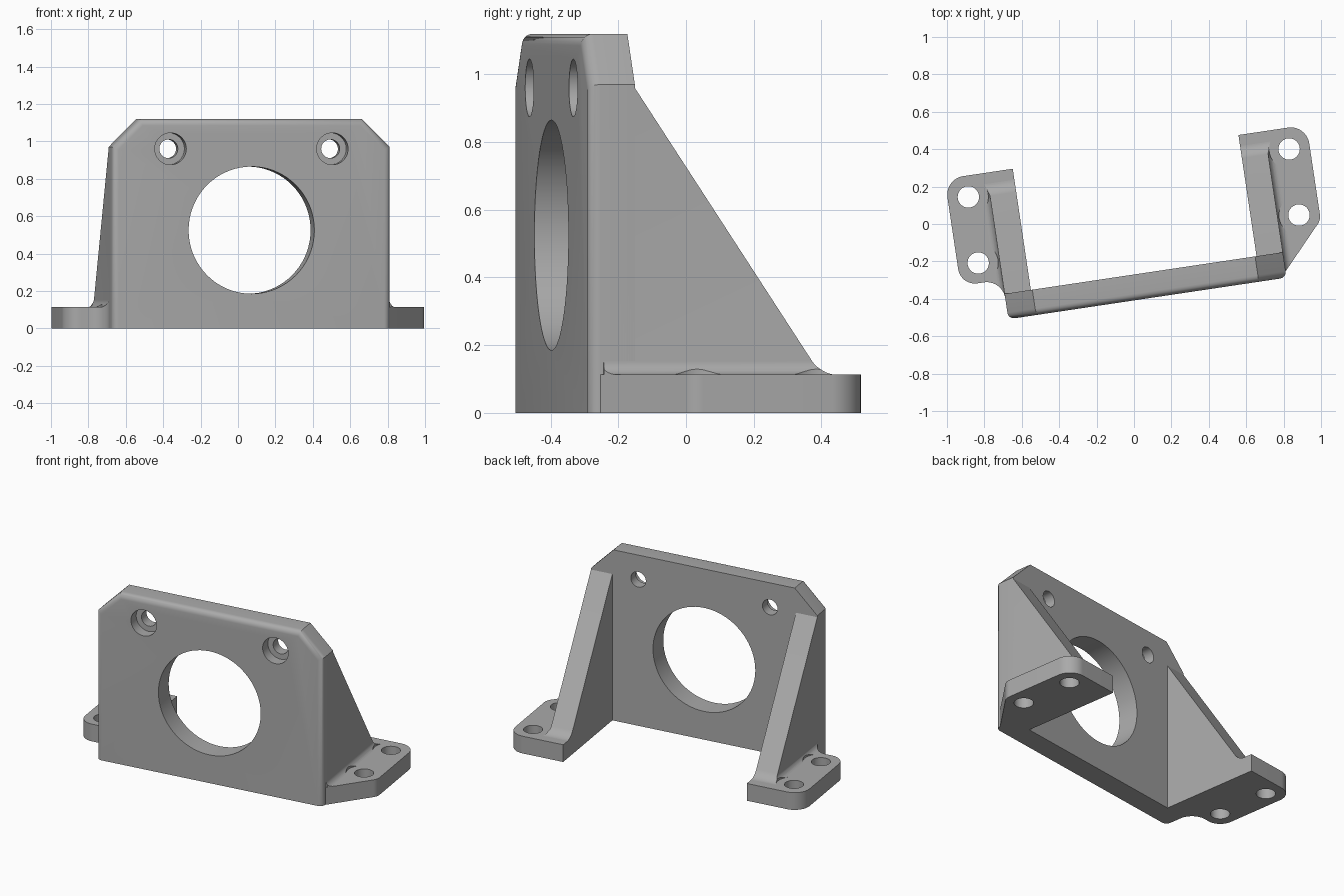
import bpy, bmesh, math
from mathutils import Vector, Matrix

if "Cube" in bpy.data.objects:
    bpy.data.objects.remove(bpy.data.objects["Cube"])

TURN = Matrix.Rotation(math.radians(8.5), 4, 'Z')   # whole bracket is turned slightly
MID = 0.0125                                        # centre of the bracket along its width
FRONT, BACK, HEIGHT = -0.404, -0.267, 1.12          # face plate
INNER, OUTER = 0.61, 0.752                          # gusset faces, from the centre
FOOT_TOP, FILLET = 0.113, 0.04

grey = bpy.data.materials.new("bracket_grey")
grey.use_nodes = True
grey.diffuse_color = (0.4, 0.4, 0.4, 1)
grey.node_tree.nodes["Principled BSDF"].inputs["Base Color"].default_value = grey.diffuse_color


def new_object(name, bm):
    bmesh.ops.recalc_face_normals(bm, faces=bm.faces)
    mesh = bpy.data.meshes.new(name)
    bm.to_mesh(mesh)
    bm.free()
    mesh.materials.append(grey)
    obj = bpy.data.objects.new(name, mesh)
    bpy.context.collection.objects.link(obj)
    return obj


def loft(rings):
    """Solid through matching rings of points, capped at both ends."""
    bm = bmesh.new()
    loops = [[bm.verts.new(p) for p in ring] for ring in rings]
    for a, b in zip(loops, loops[1:]):
        for i in range(len(a)):
            j = (i + 1) % len(a)
            bm.faces.new((a[i], a[j], b[j], b[i]))
    bm.faces.new(loops[0])
    bm.faces.new(loops[-1])
    return bm


def cylinder(centre, radius, depth, axis='Z'):
    bm = bmesh.new()
    turn = Matrix.Rotation(math.pi / 2, 4, 'X') if axis == 'Y' else Matrix()
    bmesh.ops.create_cone(bm, cap_ends=True, segments=72, radius1=radius, radius2=radius,
                          depth=depth, matrix=Matrix.Translation(centre) @ turn)
    return new_object("cutter", bm)


def combine(obj, cutter, operation='DIFFERENCE'):
    mod = obj.modifiers.new("cut", 'BOOLEAN')
    mod.operation, mod.solver, mod.object = operation, 'EXACT', cutter
    bpy.context.view_layer.objects.active = obj
    bpy.ops.object.modifier_apply(modifier=mod.name)
    bpy.data.objects.remove(cutter)


def rounded(corners, steps=12):
    """Outline from (x, y, radius) corners."""
    points = []
    for i, (x, y, r) in enumerate(corners):
        p = Vector((x, y))
        if not r:
            points.append(p)
            continue
        a = (Vector(corners[i - 1][:2]) - p).normalized()
        b = (Vector(corners[(i + 1) % len(corners)][:2]) - p).normalized()
        half = a.angle(b) / 2
        c = p + (a + b).normalized() * r / math.sin(half)
        t = r / math.tan(half)
        for k in range(steps + 1):
            ray = (p + a * t - c).lerp(p + b * t - c, k / steps)
            points.append(c + ray.normalized() * r)
    return points


def foot_prism(name, side, inner, top):
    corners = [(inner, 0.388, 0), (0.978, 0.388, 0.1)]
    if side > 0:    # diagonal front edge
        corners += [(0.978, -0.125, 0.07), (OUTER, -0.37, 0), (inner, -0.37, 0)]
    else:           # square front edge with a hollow corner
        corners += [(0.978, -0.19, 0.09), (OUTER, -0.19, 0.1), (OUTER, -0.3, 0), (inner, -0.3, 0)]
    outline = rounded(corners)
    return new_object(name, loft([[(MID + side * p.x, p.y, z) for p in outline] for z in (0, top)]))


# Face plate with clipped top corners and a rounded front rim
profile = [(-OUTER, 0), (OUTER, 0), (OUTER, 0.97), (0.602, HEIGHT), (-0.602, HEIGHT), (-OUTER, 0.97)]
bm = loft([[(MID + x, y, z) for x, z in profile] for y in (FRONT, BACK)])
rim = [e for e in bm.edges if all(v.co.y < FRONT + 0.01 for v in e.verts)
       and max(v.co.z for v in e.verts) > 0.01]
bmesh.ops.bevel(bm, geom=rim, offset=0.035, segments=6, profile=0.5, affect='EDGES')
plate = new_object("face_plate", bm)

# Large bore and two counterbored screw holes
combine(plate, cylinder((MID, FRONT, 0.525), 0.34, 1, 'Y'))
for side in (-1, 1):
    x = MID + side * 0.4375
    combine(plate, cylinder((x, FRONT, 0.96), 0.05, 1, 'Y'))
    combine(plate, cylinder((x, FRONT, 0.96), 0.085, 0.14, 'Y'))

parts = [plate]
for side, label in ((-1, "right"), (1, "left")):
    # Foot with two bolt holes
    foot = foot_prism(label + "_foot", side, INNER, FOOT_TOP)

    # Sloping gusset whose base flares out into the foot
    start = -0.36 if side > 0 else -0.29
    levels = []
    for k in range(9):
        a = k / 8 * math.pi / 2
        levels.append((FOOT_TOP + FILLET * (1 - math.cos(a)), FILLET * (1 - math.sin(a))))
    levels.append((0.96, 0))
    rings = []
    for z, flare in levels:
        end = BACK + (0.96 - z) * 0.656 + flare
        rings.append([(MID + side * x, y, z) for x, y in
                      ((INNER, start), (OUTER + flare, start), (OUTER + flare, end), (INNER, end))])
    gusset = new_object(label + "_gusset", loft(rings))
    combine(gusset, foot_prism("cutter", side, 0.5, 1.2), 'INTERSECT')

    # Bolt holes, with flat seats cut through the flare
    for y in (0.274, -0.083):
        x = MID + side * 0.867
        combine(foot, cylinder((x, y, 0), 0.057, 1))
        combine(gusset, cylinder((x, y, 0.2), 0.107, 0.2))
    parts += [foot, gusset]

# Turn the bracket and shade it
for obj in parts:
    obj.data.transform(TURN)
    bpy.ops.object.select_all(action='DESELECT')
    obj.select_set(True)
    bpy.context.view_layer.objects.active = obj
    bpy.ops.object.shade_smooth_by_angle(angle=math.radians(30))
